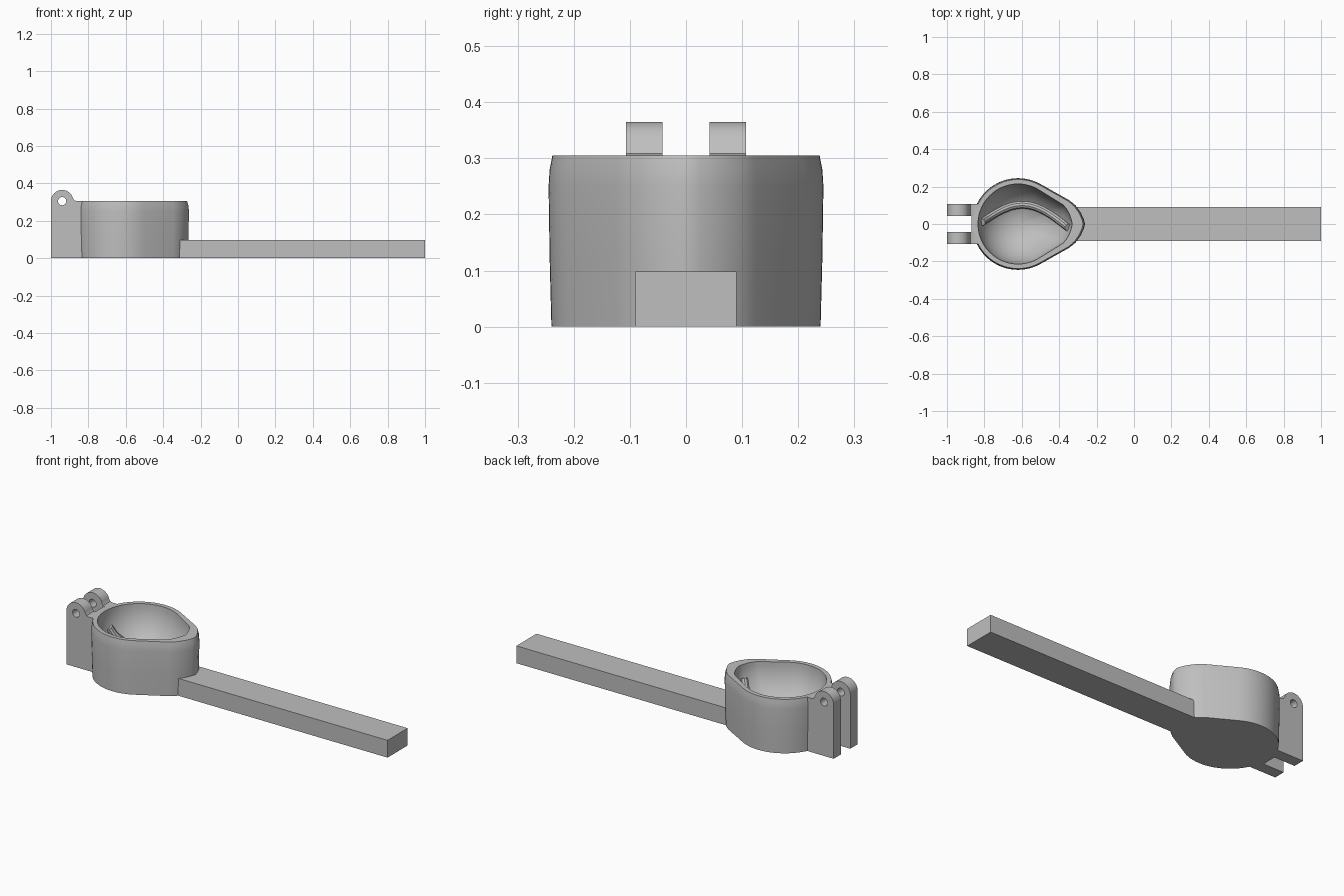
import bpy, bmesh, math
from mathutils import Vector
from mathutils.bvhtree import BVHTree

if "Cube" in bpy.data.objects:
    bpy.data.objects.remove(bpy.data.objects["Cube"])

CX, TOP, FLOOR = -0.62, 0.305, 0.07

grey = bpy.data.materials.new("plain grey")
grey.use_nodes = True
grey.diffuse_color = (0.52, 0.52, 0.52, 1)
grey.node_tree.nodes["Principled BSDF"].inputs["Base Color"].default_value = (0.52, 0.52, 0.52, 1)


def finish(obj, smooth=False):
    obj.data.materials.append(grey)
    bpy.ops.object.select_all(action='DESELECT')
    obj.select_set(True)
    bpy.context.view_layer.objects.active = obj
    if obj.type == 'CURVE':
        bpy.ops.object.convert(target='MESH')
    if smooth:
        bpy.ops.object.shade_smooth_by_angle(angle=math.radians(35))


def add(name, data):
    obj = bpy.data.objects.new(name, data)
    bpy.context.collection.objects.link(obj)
    return obj


def box(name, x, y, z):
    bm = bmesh.new()
    bmesh.ops.create_cube(bm, size=1)
    for v in bm.verts:
        v.co = [r[0] + (c + 0.5) * (r[1] - r[0]) for c, r in zip(v.co, (x, y, z))]
    me = bpy.data.meshes.new(name)
    bm.to_mesh(me)
    bm.free()
    finish(add(name, me))


def teardrop(r, tip):
    """Round on the left, straight flanks running to a pointed right end."""
    arc = [math.radians(180 - 5 * i) for i in range(25)]
    half = [(CX + r * math.cos(a), r * math.sin(a)) for a in arc] + tip
    return half + [(x, -y) for x, y in half[-2:0:-1]]


outer = teardrop(0.243, [(-0.345, 0.124), (-0.315, 0.099), (-0.287, 0.06), (-0.271, 0.025), (-0.265, 0)])
inner = teardrop(0.214, [(-0.38, 0.103), (-0.362, 0.083), (-0.345, 0.052), (-0.335, 0.022), (-0.33, 0)])

# Cup: outer wall, rim and hollow bowl in one skin
bm = bmesh.new()


def ring(points, scale, z):
    return [bm.verts.new((CX + (x - CX) * scale, y * scale, z)) for x, y in points]


rings = [ring(outer, s, z) for s, z in
         ((0.987, 0), (1.0, 0.12), (1.008, 0.25), (1.0, 0.28), (0.98, TOP))]
for i in range(16):
    a = math.radians(90 * i / 16)
    rings.append(ring(inner, math.cos(a), TOP - (TOP - FLOOR) * math.sin(a)))
count = len(outer)
for low, high in zip(rings, rings[1:]):
    for i in range(count):
        j = (i + 1) % count
        bm.faces.new((low[i], low[j], high[j], high[i]))
bm.faces.new(rings[0])
centre = bm.verts.new((CX, 0, FLOOR))
for i in range(count):
    bm.faces.new((rings[-1][i], rings[-1][(i + 1) % count], centre))
bmesh.ops.recalc_face_normals(bm, faces=bm.faces)
surface = BVHTree.FromBMesh(bm)
cup_mesh = bpy.data.meshes.new("cup")
bm.to_mesh(cup_mesh)
bm.free()
finish(add("cup", cup_mesh), True)

# Raised rib arching across the bowl surface
path = []
for i in range(25):
    u = i / 24
    x = -0.815 + 0.465 * u
    y = 0.01 - 0.03 * u + 0.108 * math.sin(math.pi * u)
    hit = surface.ray_cast(Vector((x, y, 1)), Vector((0, 0, -1)))[0]
    path.append((x, y, hit.z + 0.003))
curve = bpy.data.curves.new("bowl_rib", 'CURVE')
curve.dimensions = '3D'
curve.bevel_depth = 0.021
curve.bevel_resolution = 3
curve.use_fill_caps = True
spline = curve.splines.new('POLY')
spline.points.add(len(path) - 1)
for p, co in zip(spline.points, path):
    p.co = (*co, 1)
finish(add("bowl_rib", curve), True)

# Hinge lugs with a rounded head and a pin hole
HX, R = -0.94, 0.06


def circle(r, start, end, steps):
    angles = [math.radians(start + (end - start) * i / steps) for i in range(steps + 1)]
    return [(HX + r * math.cos(a), TOP + r * math.sin(a)) for a in angles]


profile = [(-1, 0)] + circle(R, 180, 15, 22) + [(-0.874, 0.309), (-0.862, TOP), (-0.835, TOP), (-0.835, 0)]
hole = circle(0.022, 0, 345, 23)
for side, name in ((1, "back_hinge_lug"), (-1, "front_hinge_lug")):
    lug = bpy.data.curves.new(name, 'CURVE')
    lug.dimensions = '2D'
    lug.fill_mode = 'BOTH'
    lug.extrude = 0.0325
    for points in (profile, hole):
        s = lug.splines.new('POLY')
        s.points.add(len(points) - 1)
        s.use_cyclic_u = True
        for p, (x, z) in zip(s.points, points):
            p.co = (x, z, 0, 1)
    obj = add(name, lug)
    obj.rotation_euler.x = math.pi / 2
    obj.location.y = side * 0.0745
    finish(obj, True)

# Web joining the lugs to the cup, and the long handle
box("hinge_web", (-0.87, -0.835), (-0.1, 0.1), (0, TOP))
box("handle", (-0.32, 1), (-0.09, 0.09), (0, 0.098))
